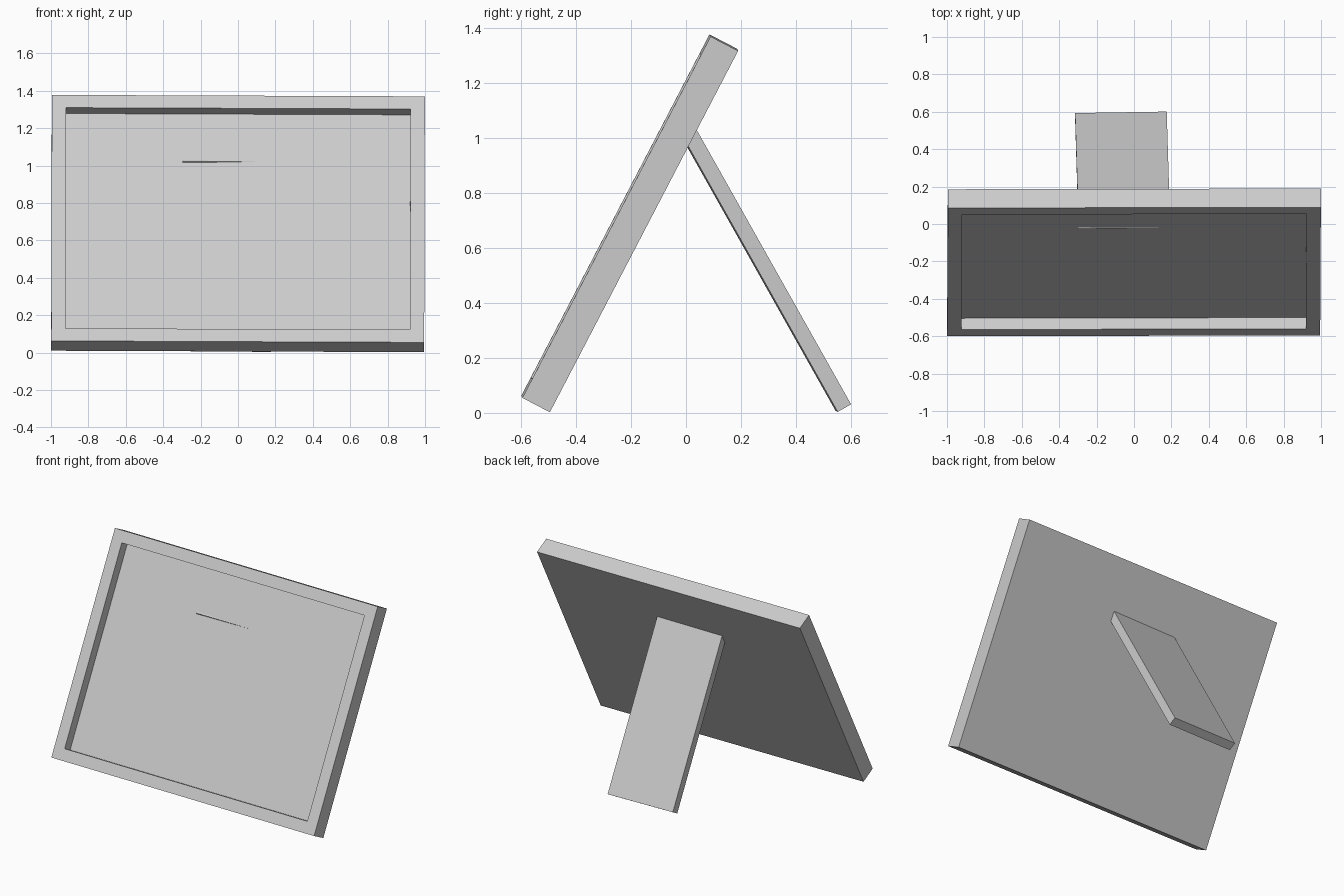
import bpy, bmesh
from mathutils import Matrix, Vector

if "Cube" in bpy.data.objects:
    bpy.data.objects.remove(bpy.data.objects["Cube"])


def slab(name, size, centre, side, up, inset=0, depth=0):
    """Box with local x along side, local z along up; optional recess in its front (-y) face."""
    z = Vector(up).normalized()
    x = Vector(side)
    x = (x - z * x.dot(z)).normalized()
    y = z.cross(x)
    bm = bmesh.new()
    bmesh.ops.create_cube(bm, size=1)
    bmesh.ops.scale(bm, vec=size, verts=bm.verts)
    bm.normal_update()
    if inset:
        front = min(bm.faces, key=lambda f: f.calc_center_median().y)
        bmesh.ops.inset_region(bm, faces=[front], thickness=inset)
        # extrude the inner panel backwards to form straight recess walls
        res = bmesh.ops.extrude_discrete_faces(bm, faces=[front])
        bmesh.ops.translate(bm, vec=(0, depth, 0), verts=res["faces"][0].verts)
    bmesh.ops.recalc_face_normals(bm, faces=bm.faces)
    mesh = bpy.data.meshes.new(name)
    bm.to_mesh(mesh)
    bm.free()
    obj = bpy.data.objects.new(name, mesh)
    bpy.context.collection.objects.link(obj)
    rot = Matrix((x, y, z)).transposed().to_4x4()
    obj.matrix_world = Matrix.Translation(centre) @ rot
    return obj


# Leaning picture frame with recessed panel
slab("picture_frame", (1.994, 0.113, 1.483), (0, -0.205, 0.69),
     side=(1, 0.002, -0.004), up=(0.0025, 0.462, 0.887), inset=0.108, depth=0.068)

# Rear prop leg, its top buried in the frame
slab("support_leg", (0.49, 0.056, 1.165), (-0.061, 0.287, 0.527),
     side=(1, 0.016, -0.008), up=(0.015, -0.490, 0.871))
